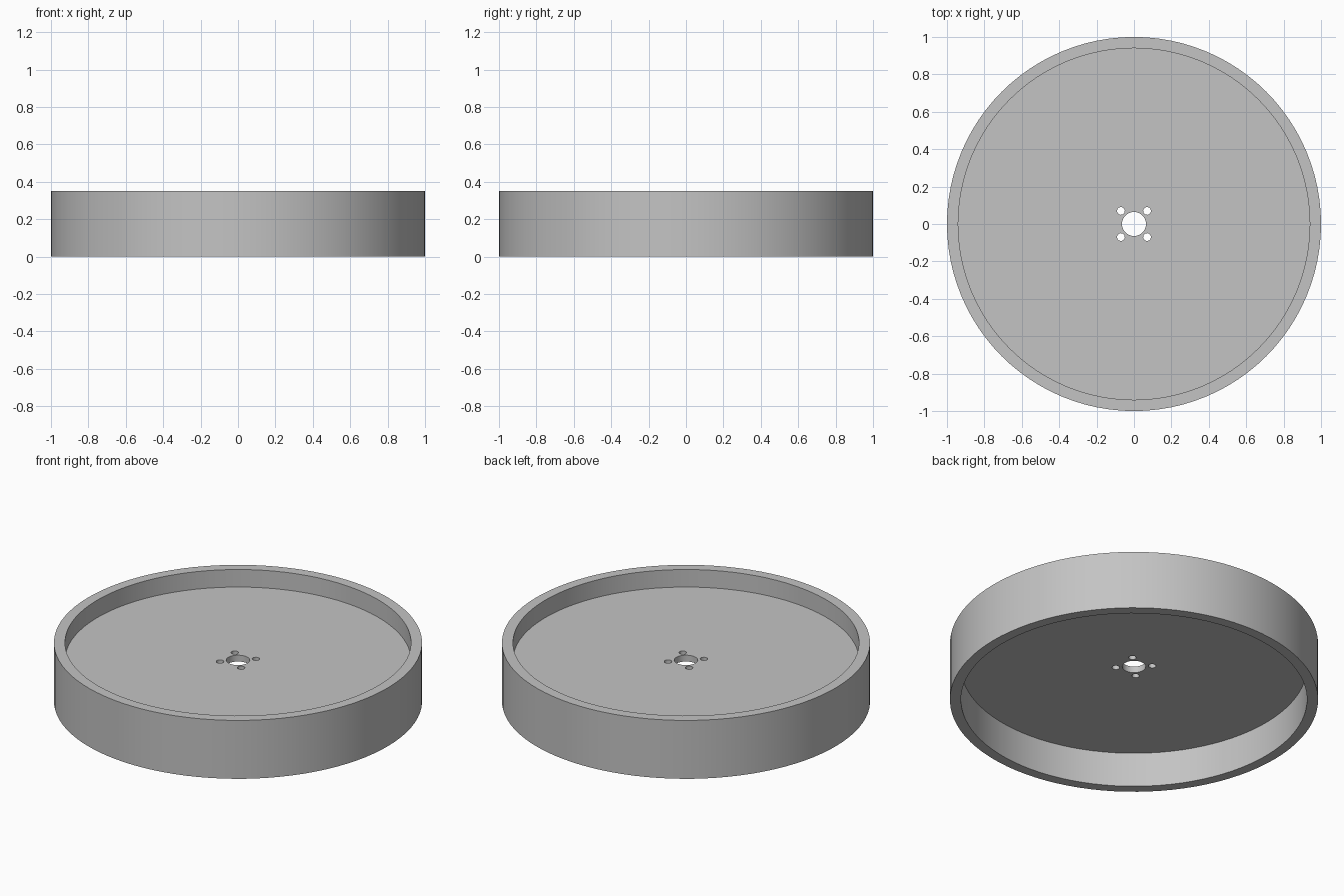
import bpy, bmesh, math

if "Cube" in bpy.data.objects:
    bpy.data.objects.remove(bpy.data.objects["Cube"])

SIDES = 96
HOLE_OFFSET = 0.07

grey = bpy.data.materials.new("plain grey")
grey.diffuse_color = (0.55, 0.55, 0.55, 1)
grey.use_nodes = True
grey.node_tree.nodes["Principled BSDF"].inputs["Base Color"].default_value = grey.diffuse_color

# Wheel body: rim, recessed web and centre bore, turned from one profile
profile = [(0.064, 0.207), (0.94, 0.207), (0.94, 0), (1, 0),
           (1, 0.35), (0.94, 0.35), (0.94, 0.245), (0.064, 0.245)]
bm = bmesh.new()
rings = []
for i in range(SIDES):
    a = 2 * math.pi * i / SIDES
    rings.append([bm.verts.new((r * math.cos(a), r * math.sin(a), z)) for r, z in profile])
for i in range(SIDES):
    p, q = rings[i], rings[(i + 1) % SIDES]
    for j in range(len(profile)):
        k = (j + 1) % len(profile)
        bm.faces.new((p[j], q[j], q[k], p[k]))
bmesh.ops.recalc_face_normals(bm, faces=bm.faces)
mesh = bpy.data.meshes.new("wheel_body")
bm.to_mesh(mesh)
bm.free()
mesh.materials.append(grey)
wheel = bpy.data.objects.new("wheel_body", mesh)
bpy.context.collection.objects.link(wheel)

# Four bolt holes around the bore
cutters = []
for sx in (-1, 1):
    for sy in (-1, 1):
        bpy.ops.mesh.primitive_cylinder_add(
            vertices=12, radius=0.021, depth=0.2,
            location=(sx * HOLE_OFFSET, sy * HOLE_OFFSET, 0.226))
        cutter = bpy.context.object
        cutter.name = "bolt_hole_cutter"
        cutter.hide_render = True
        cutter.data.materials.append(grey)
        cutters.append(cutter)
        mod = wheel.modifiers.new("bolt_hole", 'BOOLEAN')
        mod.operation = 'DIFFERENCE'
        mod.solver = 'EXACT'
        mod.object = cutter

# Apply the cuts, remove the helpers and smooth the curved walls
bpy.ops.object.select_all(action='DESELECT')
wheel.select_set(True)
bpy.context.view_layer.objects.active = wheel
for mod in list(wheel.modifiers):
    bpy.ops.object.modifier_apply(modifier=mod.name)
for cutter in cutters:
    bpy.data.objects.remove(cutter)
bpy.ops.object.shade_smooth_by_angle(angle=math.radians(35))
